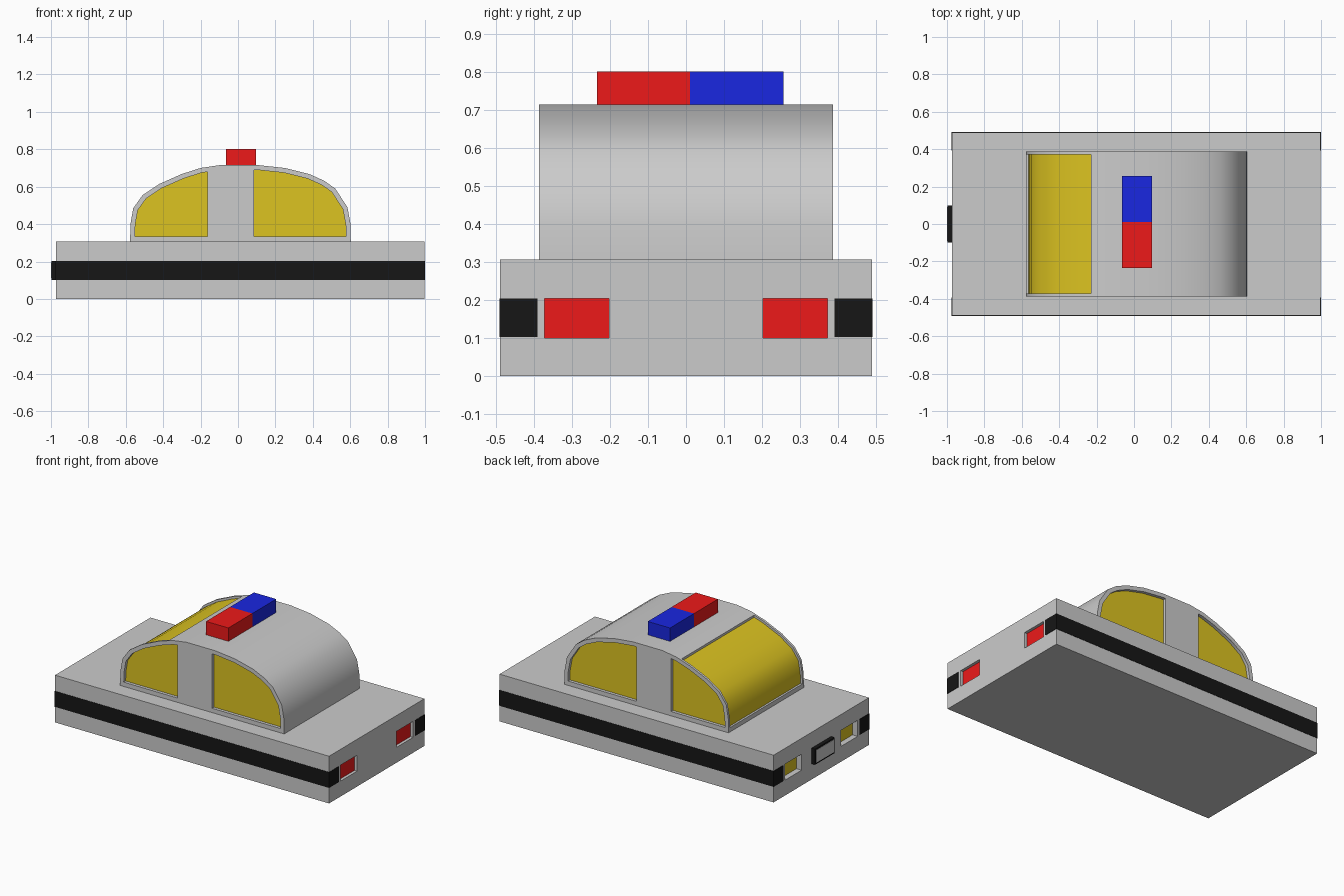
import bpy, bmesh, math
from mathutils import Vector

if "Cube" in bpy.data.objects:
    bpy.data.objects.remove(bpy.data.objects["Cube"])


def material(name, rgb):
    m = bpy.data.materials.new(name)
    m.diffuse_color = (*rgb, 1)
    m.use_nodes = True
    m.node_tree.nodes["Principled BSDF"].inputs["Base Color"].default_value = m.diffuse_color
    return m


RED = material("red", (0.85, 0.01, 0.01))
BLUE = material("blue", (0.01, 0.02, 0.75))
BLACK = material("black", (0.008, 0.008, 0.008))
YELLOW = material("yellow", (0.72, 0.55, 0.015))


def prism(name, pts, y0, y1, mat=None):
    """Extrude an x-z outline from y0 to y1."""
    bm = bmesh.new()
    face = bm.faces.new([bm.verts.new((x, y0, z)) for x, z in pts])
    ext = bmesh.ops.extrude_face_region(bm, geom=[face])
    verts = [v for v in ext["geom"] if isinstance(v, bmesh.types.BMVert)]
    bmesh.ops.translate(bm, verts=verts, vec=(0, y1 - y0, 0))
    bmesh.ops.recalc_face_normals(bm, faces=bm.faces)
    me = bpy.data.meshes.new(name)
    bm.to_mesh(me)
    bm.free()
    ob = bpy.data.objects.new(name, me)
    bpy.context.collection.objects.link(ob)
    if mat:
        me.materials.append(mat)
    return ob


def box(name, x0, x1, y0, y1, z0, z1, mat=None):
    return prism(name, [(x0, z0), (x1, z0), (x1, z1), (x0, z1)], y0, y1, mat)


def cut(target, cutter):
    mod = target.modifiers.new("cut", "BOOLEAN")
    mod.operation, mod.solver, mod.object = "DIFFERENCE", "EXACT", cutter
    bpy.context.view_layer.objects.active = target
    bpy.ops.object.modifier_apply(modifier=mod.name)
    bpy.data.objects.remove(cutter)


def smooth(ob):
    bpy.ops.object.select_all(action="DESELECT")
    ob.select_set(True)
    bpy.context.view_layer.objects.active = ob
    bpy.ops.object.shade_smooth_by_angle(angle=math.radians(42))


# Cabin outline, nose end to tail end
ROOF = [(-0.577, 0.30), (-0.575, 0.40), (-0.56, 0.485), (-0.51, 0.555),
        (-0.42, 0.615), (-0.30, 0.668), (-0.20, 0.70), (-0.10, 0.715),
        (0.11, 0.715), (0.25, 0.70), (0.38, 0.668), (0.46, 0.632),
        (0.52, 0.59), (0.585, 0.49), (0.602, 0.40), (0.603, 0.30)]


def inset(d):
    """Roof outline moved inward by d."""
    pts = [Vector(p) for p in ROOF]
    out = []
    for i, p in enumerate(pts):
        a = (p - pts[i - 1]).normalized() if i else (pts[1] - p).normalized()
        b = (pts[i + 1] - p).normalized() if i < len(pts) - 1 else a
        t = (a + b).normalized()
        out.append(p + Vector((t.y, -t.x)) * d / t.dot(a))
    return out


def span(d, x0, x1, z0):
    """Part of the inset roof outline between x0 and x1, ends no lower than z0."""
    pts, res = inset(d), []
    for p, q in zip(pts, pts[1:] + [None]):
        if x0 <= p.x <= x1:
            res.append((p.x, max(p.y, z0)))
        for x in (x0, x1):
            if q and (p.x - x) * (q.x - x) < 0:
                res.append((x, p.y + (q.y - p.y) * (x - p.x) / (q.x - p.x)))
    return res


def window(d, x0, x1, z0):
    pts = span(d, x0, x1, z0)
    if x0 > -0.5:
        return [(x0, z0)] + pts
    return pts + [(x1, z0)]


# Body with light pockets
body = box("body", -0.973, 0.998, -0.49, 0.49, 0, 0.307)
for s, side in ((-1, "right"), (1, "left")):
    ya, yb = sorted((s * 0.203, s * 0.373))
    cut(body, box("cutter", -1.1, -0.933, ya, yb, 0.1, 0.204))
    cut(body, box("cutter", 0.976, 1.1, ya, yb, 0.1, 0.204))
    ya, yb = ya - 0.004, yb + 0.004
    box("headlight_" + side, -0.936, -0.92, ya, yb, 0.096, 0.208, YELLOW)
    box("tail_light_" + side, 0.96, 0.979, ya, yb, 0.096, 0.208, RED)
    # Side stripe wrapping round the corners
    ya, yb = sorted((s * 0.392, s * 0.492))
    box("stripe_" + side, -0.975, 1.0, ya, yb, 0.102, 0.204, BLACK)

# Cabin
cabin = prism("cabin", ROOF, -0.387, 0.387)

# Side windows
for s, side in ((-1, "right"), (1, "left")):
    for x0, x1, place in ((-1, -0.163, "front"), (0.085, 1, "rear")):
        ya, yb = sorted((s * 0.364, s * 0.45))
        cut(cabin, prism("cutter", window(0.026, x0, x1, 0.335), ya, yb))
        ya, yb = sorted((s * 0.35, s * 0.367))
        prism(f"{place}_window_{side}", window(0.024, x0 - 0.002, x1 + 0.002, 0.333), ya, yb, YELLOW)

# Windscreen
cut(cabin, prism("cutter", span(0.017, -1, -0.23, 0.335) + span(-0.03, -1, -0.23, 0.335)[::-1], -0.372, 0.372))
screen = prism("windscreen", span(0.014, -1, -0.228, 0.333) + span(0.022, -1, -0.228, 0.333)[::-1], -0.374, 0.374, YELLOW)
smooth(cabin)
smooth(screen)

# Roof light bar
box("roof_light_red", -0.065, 0.095, -0.235, 0.011, 0.70, 0.802, RED)
box("roof_light_blue", -0.065, 0.095, 0.011, 0.257, 0.70, 0.802, BLUE)

# Blank number plate
box("plate_frame", -0.998, -0.96, -0.1, 0.1, 0.102, 0.204, BLACK)
box("plate_face", -1.0, -0.99, -0.09, 0.09, 0.112, 0.194)
